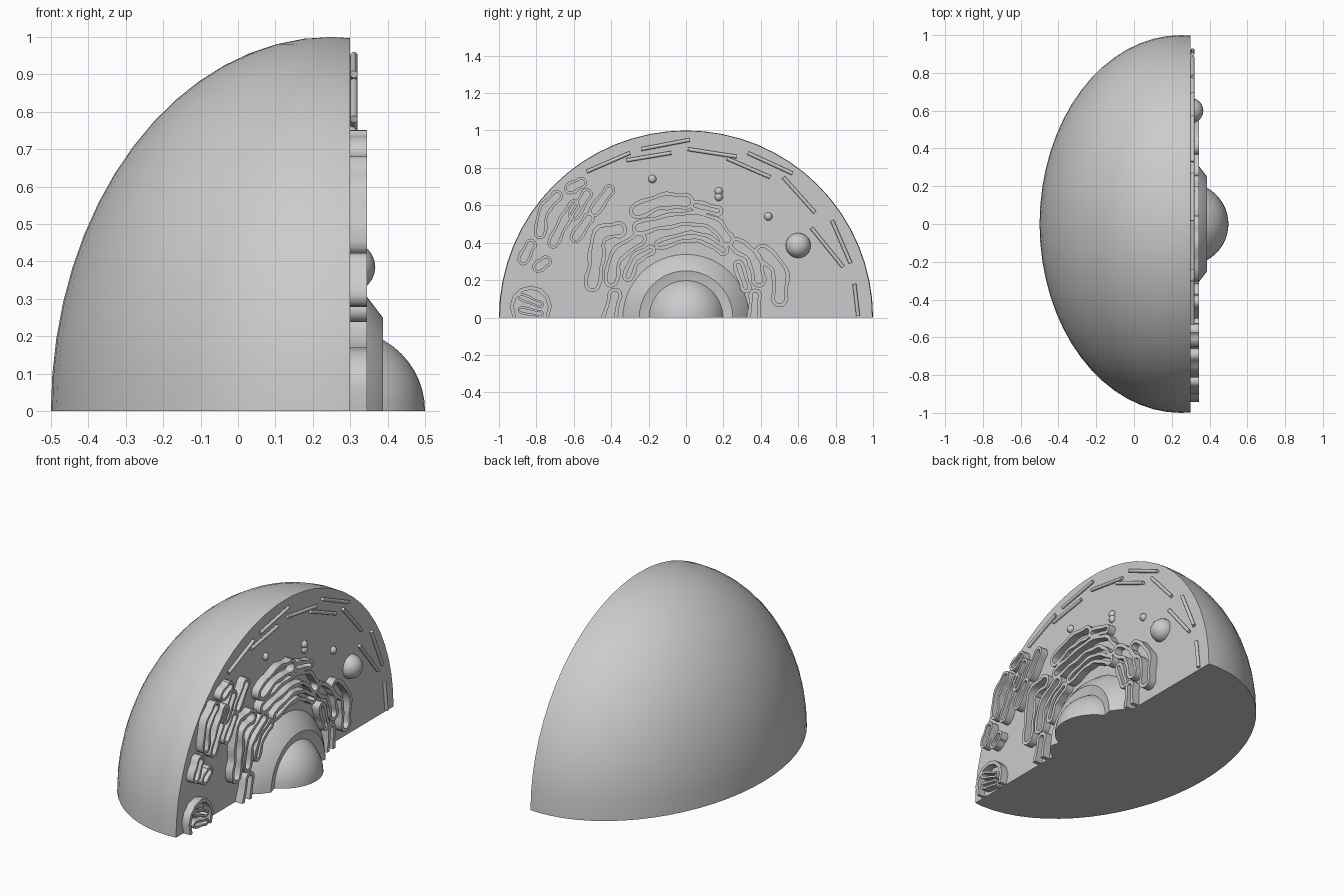
import bpy, bmesh, math
from mathutils import Vector, Matrix

cube = bpy.data.objects.get("Cube")
if cube:
    bpy.data.objects.remove(cube)

grey = bpy.data.materials.new("light_grey")
grey.use_nodes = True
grey.diffuse_color = (0.6, 0.6, 0.6, 1)
grey.node_tree.nodes["Principled BSDF"].inputs["Base Color"].default_value = (0.6, 0.6, 0.6, 1)

FACE = 0.3       # x of the flat cut face
RAISED = 0.345   # x of the raised organelle tops


def slice_off(bm, co, normal):
    """Cut away everything on the normal side and close the hole."""
    geom = bm.verts[:] + bm.edges[:] + bm.faces[:]
    cut = bmesh.ops.bisect_plane(bm, geom=geom, dist=1e-5, plane_co=co,
                                 plane_no=normal, clear_outer=True)["geom_cut"]
    edges = [e for e in cut if isinstance(e, bmesh.types.BMEdge) and e.is_boundary]
    if edges:
        bmesh.ops.edgenet_fill(bm, edges=edges)


def finish(name, bm):
    """Trim at the ground and make a smooth, sharp-edged object."""
    if min(v.co.z for v in bm.verts) < -1e-4:
        slice_off(bm, (0, 0, 0), (0, 0, -1))
    bmesh.ops.recalc_face_normals(bm, faces=bm.faces)
    mesh = bpy.data.meshes.new(name)
    bm.to_mesh(mesh)
    bm.free()
    mesh.materials.append(grey)
    ob = bpy.data.objects.new(name, mesh)
    bpy.context.collection.objects.link(ob)
    bpy.ops.object.select_all(action='DESELECT')
    ob.select_set(True)
    bpy.context.view_layer.objects.active = ob
    bpy.ops.object.shade_smooth_by_angle(angle=math.radians(35))
    return ob


def ball(name, centre, radius, segments=24):
    bm = bmesh.new()
    bmesh.ops.create_uvsphere(bm, u_segments=segments, v_segments=segments // 2, radius=radius,
                              matrix=Matrix.Translation(centre))
    finish(name, bm)


def smooth_path(points, steps=5):
    """Catmull-Rom curve through the points."""
    p = [Vector(q) for q in points]
    p = [2 * p[0] - p[1]] + p + [2 * p[-1] - p[-2]]
    out = []
    for a, b, c, d in zip(p, p[1:], p[2:], p[3:]):
        for i in range(steps):
            t = i / steps
            out.append(b + (c - a) * t / 2 + (a - 2.5 * b + 2 * c - d / 2) * t ** 2
                       + (1.5 * (b - c) + (d - a) / 2) * t ** 3)
    return out + [p[-2]]


def outline(path, width):
    """Rounded capsule outline around a path."""
    count = len(path)
    tangents = [(path[min(i + 1, count - 1)] - path[max(i - 1, 0)]).normalized()
                for i in range(count)]
    left, right = [], []
    for i, (p, t) in enumerate(zip(path, tangents)):
        n = Vector((-t.y, t.x)) * width * (1 + 0.12 * math.sin(i * 1.3))
        left.append(p + n)
        right.append(p - n)

    def cap(p, t):
        n = Vector((-t.y, t.x))
        return [p + width * (n * math.cos(a) + t * math.sin(a))
                for a in (math.pi * k / 6 for k in range(1, 6))]
    return left + cap(path[-1], tangents[-1]) + right[::-1] + cap(path[0], -tangents[0])


def walled_sac(name, points, width, wall=0.02):
    """Raised closed wall standing on the cut face."""
    path = smooth_path(points)
    bm = bmesh.new()
    loops = []
    for w, x in ((width, FACE - 0.01), (width, RAISED),
                 (width - wall, RAISED), (width - wall, FACE - 0.01)):
        loops.append([bm.verts.new((x, q.x, q.y)) for q in outline(path, w)])
    n = len(loops[0])
    for a, b in zip(loops, loops[1:] + loops[:1]):
        for i in range(n):
            j = (i + 1) % n
            bm.faces.new((a[i], a[j], b[j], b[i]))
    finish(name, bm)


# Body: part of an ellipsoid, cut flat at the side and the bottom
bm = bmesh.new()
bmesh.ops.create_uvsphere(bm, u_segments=64, v_segments=32, radius=1)
bmesh.ops.scale(bm, vec=(0.75, 1, 1), verts=bm.verts)
bmesh.ops.translate(bm, vec=(0.25, 0, 0), verts=bm.verts)
slice_off(bm, (FACE, 0, 0), (1, 0, 0))
finish("cell_body", bm)

# Nucleus: stepped shell around a smooth core
bm = bmesh.new()
profile = [(0.29, 0), (0.29, 0.345), (0.345, 0.305), (0.387, 0.25), (0.37, 0.19), (0.37, 0)]
verts = [bm.verts.new((x, r, 0)) for x, r in profile]
edges = [bm.edges.new(pair) for pair in zip(verts, verts[1:])]
bmesh.ops.spin(bm, geom=verts + edges, cent=(0, 0, 0), axis=(1, 0, 0),
               angle=math.tau, steps=48)
bmesh.ops.remove_doubles(bm, verts=bm.verts, dist=1e-4)
finish("nucleus_shell", bm)
ball("nucleolus", (0.283, 0, 0), 0.217, 48)

# Folded membranes wrapped around the nucleus
folds = [
    (0.045, [(-.26, .57), (-.13, .62), (0, .62)]),
    (0.03, [(.05, .6), (.17, .57)]),
    (0.04, [(-.25, .48), (-.12, .51), (.03, .53), (.15, .5), (.22, .42)]),
    (0.03, [(-.14, .39), (0, .43), (.1, .42), (.2, .36)]),
    (0.045, [(-.5, .18), (-.48, .3), (-.46, .44), (-.36, .47)]),
    (0.04, [(-.4, .2), (-.37, .33), (-.25, .42)]),
    (0.03, [(-.31, .22), (-.27, .31), (-.19, .36)]),
    (0.04, [(-.42, -.05), (-.38, .12)]),
    (0.04, [(.27, .39), (.36, .32), (.39, .2)]),
    (0.045, [(.41, .35), (.5, .25), (.5, .1)]),
    (0.035, [(.36, -.05), (.37, .12)]),
    (0.03, [(.28, .28), (.32, .16)]),
]
for width, points in folds:
    walled_sac("membrane_fold", points, width)

# Small sacs near the outer edge
sacs = [
    [(-.62, .69), (-.56, .72)], [(-.6, .55), (-.53, .66)], [(-.49, .57), (-.41, .68)],
    [(-.78, .45), (-.76, .57), (-.69, .65)], [(-.71, .4), (-.66, .5), (-.6, .6)],
    [(-.59, .43), (-.52, .53)], [(-.87, .31), (-.83, .39)], [(-.79, .27), (-.75, .3)],
]
for points in sacs:
    walled_sac("small_sac", points, 0.032, 0.015)

# Large sac at the ground with inner folds
walled_sac("large_sac", [(-.83, -.2), (-.83, .06)], 0.11)
walled_sac("large_sac_fold", [(-.88, .11), (-.78, .07)], 0.02, 0.012)
walled_sac("large_sac_fold", [(-.88, .04), (-.78, .02)], 0.02, 0.012)

# Thin filaments under the outer skin
filaments = [
    (-.53, .78, -.3, .88), (-.32, .84, -.08, .88), (-.24, .9, .02, .95), (.01, .9, .27, .86),
    (.22, .85, .45, .75), (.33, .88, .57, .77), (.52, .75, .69, .56), (.67, .48, .84, .27),
    (.78, .52, .88, .29), (.9, .18, .92, .01),
]
for y1, z1, y2, z2 in filaments:
    a, b = Vector((0.31, y1, z1)), Vector((0.31, y2, z2))
    turn = (b - a).to_track_quat('Z', 'X').to_matrix().to_4x4()
    bm = bmesh.new()
    bmesh.ops.create_cone(bm, cap_ends=True, segments=12, radius1=0.01, radius2=0.01,
                          depth=(b - a).length, matrix=Matrix.Translation((a + b) / 2) @ turn)
    finish("filament", bm)

# Round vesicles
ball("large_vesicle", (FACE, 0.6, 0.385), 0.067)
for y, z in ((-.18, .74), (.175, .675), (.175, .645), (.44, .54)):
    ball("small_vesicle", (FACE, y, z), 0.022, 16)
